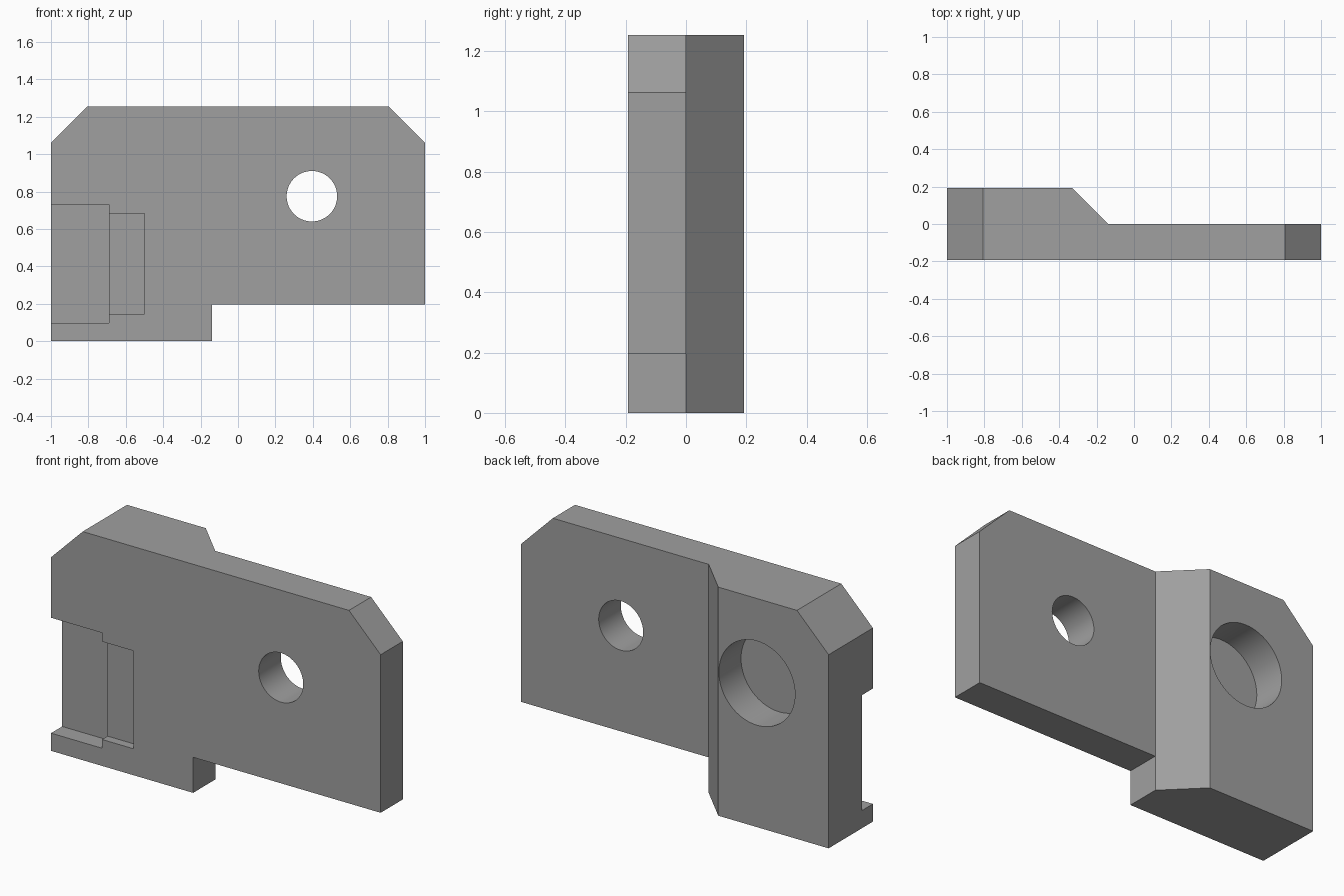
import bpy, bmesh, math
from mathutils import Matrix, Vector

if "Cube" in bpy.data.objects:
    bpy.data.objects.remove(bpy.data.objects["Cube"])

grey = bpy.data.materials.new("plain_grey")
grey.diffuse_color = (0.35, 0.35, 0.35, 1)
grey.use_nodes = True
grey.node_tree.nodes["Principled BSDF"].inputs["Base Color"].default_value = grey.diffuse_color


def make_object(name, bm):
    bmesh.ops.recalc_face_normals(bm, faces=bm.faces)
    mesh = bpy.data.meshes.new(name)
    bm.to_mesh(mesh)
    bm.free()
    mesh.materials.append(grey)
    ob = bpy.data.objects.new(name, mesh)
    bpy.context.collection.objects.link(ob)
    return ob


def prism(name, points, direction):
    """Extrude a closed outline along a direction."""
    bm = bmesh.new()
    face = bm.faces.new([bm.verts.new(p) for p in points])
    ext = bmesh.ops.extrude_face_region(bm, geom=[face], use_keep_orig=True)
    verts = [g for g in ext["geom"] if isinstance(g, bmesh.types.BMVert)]
    bmesh.ops.translate(bm, verts=verts, vec=Vector(direction))
    return make_object(name, bm)


def box(name, x0, x1, y0, y1, z0, z1):
    pts = [(x0, y0, z0), (x1, y0, z0), (x1, y1, z0), (x0, y1, z0)]
    return prism(name, pts, (0, 0, z1 - z0))


def bore(name, x, z, radius, y0, y1):
    """Round cutter running along y."""
    bm = bmesh.new()
    mat = Matrix.Translation((x, (y0 + y1) / 2, z)) @ Matrix.Rotation(math.pi / 2, 4, 'X')
    bmesh.ops.create_cone(bm, cap_ends=True, segments=64, radius1=radius,
                          radius2=radius, depth=y1 - y0, matrix=mat)
    return make_object(name, bm)


def combine(target, tool, operation):
    mod = target.modifiers.new(operation.lower(), 'BOOLEAN')
    mod.operation = operation
    mod.solver = 'EXACT'
    mod.object = tool
    bpy.context.view_layer.objects.active = target
    bpy.ops.object.modifier_apply(modifier=mod.name)
    bpy.data.objects.remove(tool)


# Plate outline seen from the front: clipped top corners, stepped foot
outline = [(-1, 0), (-0.138, 0), (-0.138, 0.195), (1, 0.195), (1, 1.062),
           (0.808, 1.254), (-0.808, 1.254), (-1, 1.062)]
body = prism("bracket_body", [(x, -0.5, z) for x, z in outline], (0, 1, 0))

# Footprint from above: thin plate with a thick sloped block at one end
footprint = [(-1.2, -0.192), (1.2, -0.192), (1.2, 0), (-0.138, 0),
             (-0.33, 0.192), (-1.2, 0.192)]
combine(body, prism("footprint", [(x, y, -0.2) for x, y in footprint], (0, 0, 2)),
        'INTERSECT')

# Stepped pocket in the front face, open at the left end
combine(body, box("deep_pocket", -1.2, -0.69, -0.4, -0.096, 0.097, 0.73), 'DIFFERENCE')
combine(body, box("shallow_pocket", -0.8, -0.5, -0.4, -0.144, 0.145, 0.682), 'DIFFERENCE')

# Through hole in the plate and blind bore in the back of the block
combine(body, bore("through_hole", 0.395, 0.775, 0.135, -0.5, 0.5), 'DIFFERENCE')
combine(body, bore("blind_bore", -0.565, 0.79, 0.231, 0.0, 0.5), 'DIFFERENCE')

# Smooth hole walls, crisp edges elsewhere
bpy.ops.object.select_all(action='DESELECT')
body.select_set(True)
bpy.context.view_layer.objects.active = body
bpy.ops.object.shade_smooth_by_angle(angle=math.radians(30))
